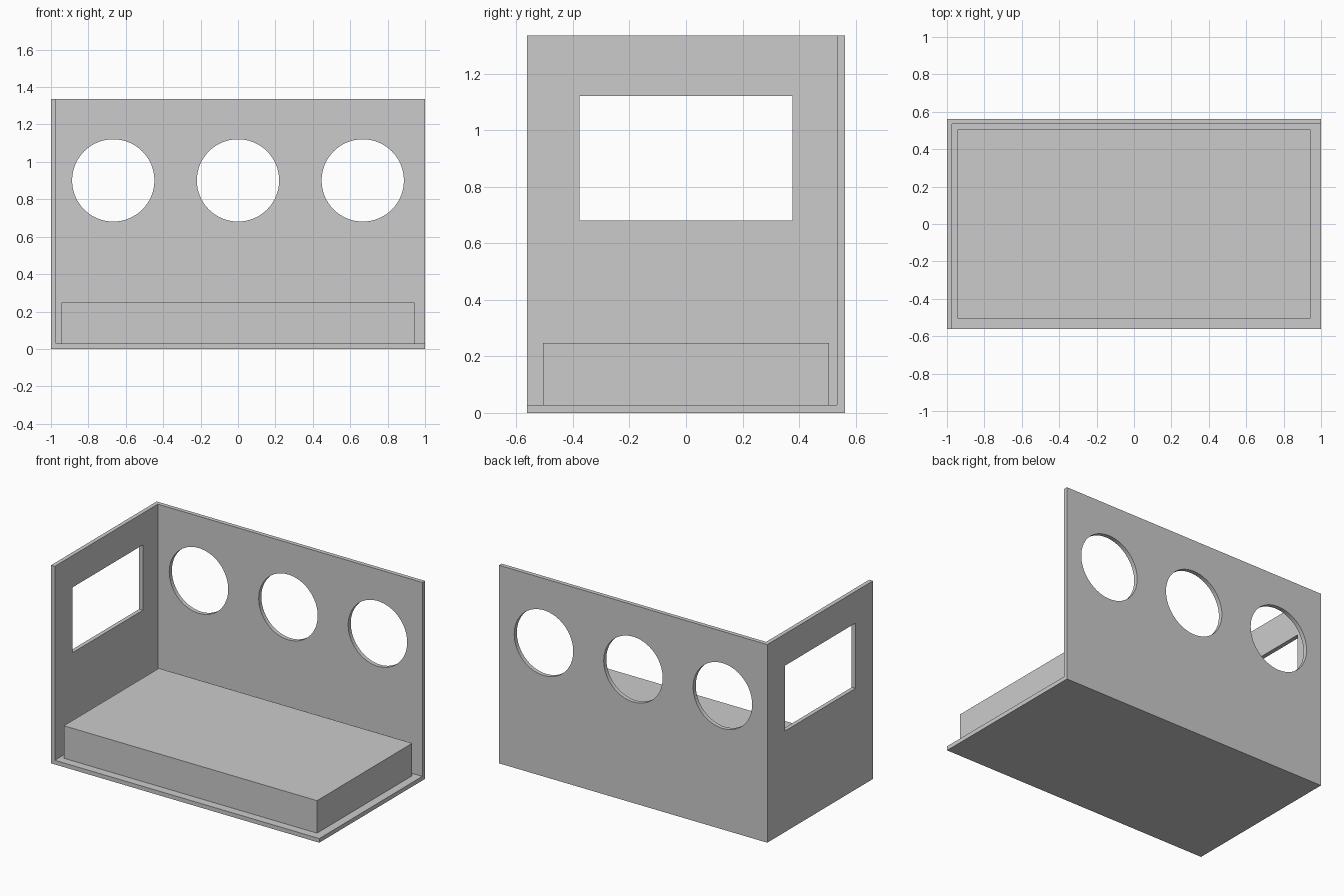
import bpy

if "Cube" in bpy.data.objects:
    bpy.data.objects.remove(bpy.data.objects["Cube"])

X, Y, H = 1.0, 0.5625, 1.335   # half width, half depth, height
T = 0.028                      # panel thickness


def box(name, lo, hi):
    bpy.ops.mesh.primitive_cube_add(size=1)
    ob = bpy.context.object
    ob.name = name
    for v in ob.data.vertices:
        v.co = [l + (c + 0.5) * (h - l) for c, l, h in zip(v.co, lo, hi)]
    return ob


def cut(target, cutter):
    cutter.hide_render = True
    mod = target.modifiers.new("cut", 'BOOLEAN')
    mod.operation = 'DIFFERENCE'
    mod.solver = 'EXACT'
    mod.object = cutter
    bpy.context.view_layer.objects.active = target
    bpy.ops.object.modifier_apply(modifier=mod.name)
    bpy.data.objects.remove(cutter)


# Open shell: floor, left wall and back wall in one piece
shell = box("room_shell", (-X, -Y, 0), (X, Y, H))
cut(shell, box("room_cutter", (-X + T, -Y - 1, T), (X + 1, Y - T, H + 1)))

# Rectangular window in the left wall
cut(shell, box("window_cutter", (-X - 0.2, -0.376, 0.681), (-X + 0.2, 0.376, 1.121)))

# Three round windows in the back wall
for x in (-0.667, 0, 0.667):
    bpy.ops.mesh.primitive_cylinder_add(vertices=64, radius=0.22, depth=0.4,
                                        location=(x, Y, 0.901),
                                        rotation=(1.5707963, 0, 0))
    cut(shell, bpy.context.object)

# Low platform on the floor
box("platform", (-X + 2 * T, -Y + 2 * T, T), (X - 2 * T, Y - 2 * T, 0.247))
